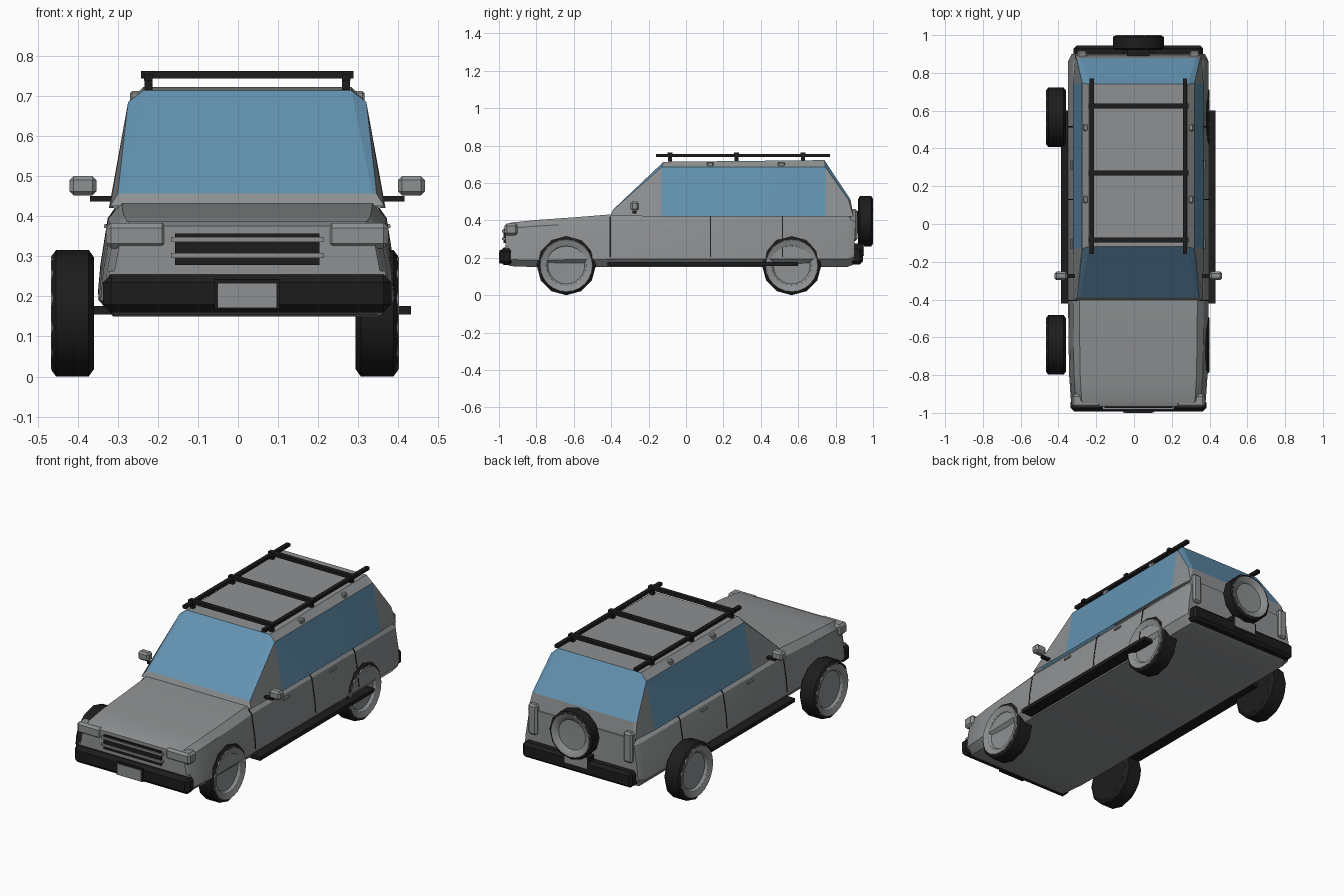
import bpy, bmesh, math
from mathutils import Matrix, Vector

cube = bpy.data.objects.get("Cube")
if cube:
    bpy.data.objects.remove(cube, do_unlink=True)

XC = 0.023  # centre line of the bodywork


def material(name, rgb):
    m = bpy.data.materials.new(name)
    m.use_nodes = True
    m.diffuse_color = (*rgb, 1)
    m.node_tree.nodes["Principled BSDF"].inputs["Base Color"].default_value = (*rgb, 1)
    return m


GREY = material("body grey", (0.27, 0.28, 0.285))
GLASS = material("window blue", (0.125, 0.29, 0.44))
BLACK = material("trim black", (0.012, 0.012, 0.012))


def finish(name, bm, mats, angle=35):
    bmesh.ops.recalc_face_normals(bm, faces=bm.faces)
    mesh = bpy.data.meshes.new(name)
    bm.to_mesh(mesh)
    bm.free()
    for m in mats:
        mesh.materials.append(m)
    ob = bpy.data.objects.new(name, mesh)
    bpy.context.collection.objects.link(ob)
    bpy.ops.object.select_all(action='DESELECT')
    bpy.context.view_layer.objects.active = ob
    ob.select_set(True)
    bpy.ops.object.shade_smooth_by_angle(angle=math.radians(angle))
    return ob


def box(name, mat, x, y, z, bevel=0.0):
    """Box given by its (low, high) range on each axis, x measured from the centre line."""
    bm = bmesh.new()
    bmesh.ops.create_cube(bm, size=1)
    lo, hi = Vector((x[0] + XC, y[0], z[0])), Vector((x[1] + XC, y[1], z[1]))
    for v in bm.verts:
        v.co = (lo + hi) / 2 + Vector(a * b for a, b in zip(v.co, hi - lo))
    if bevel:
        bmesh.ops.bevel(bm, geom=bm.edges[:], offset=bevel, segments=1, affect='EDGES')
    return finish(name, bm, [mat])


def pair(name, mat, x, y, z, bevel=0.0):
    box("left_" + name, mat, x, y, z, bevel)
    box("right_" + name, mat, (-x[1], -x[0]), y, z, bevel)


def lathe(name, mat, profile, sides, matrix):
    """Spin (radius, height) points about z, then place the result."""
    bm = bmesh.new()
    rings = []
    for r, h in profile:
        turns = [2 * math.pi * i / sides for i in range(sides)]
        rings.append([bm.verts.new((r * math.cos(t), r * math.sin(t), h)) for t in turns])
    for a, b in zip(rings, rings[1:]):
        for i in range(sides):
            j = (i + 1) % sides
            bm.faces.new((a[i], a[j], b[j], b[i]))
    bm.faces.new(rings[0])
    bm.faces.new(rings[-1])
    bm.transform(matrix)
    return finish(name, bm, [mat])


def wheel(name, centre, axis, radius, width):
    """Chunky tyre with a dished rim facing along axis."""
    turn = Vector((0, 0, 1)).rotation_difference(Vector(axis)).to_matrix().to_4x4()
    place = Matrix.Translation(centre) @ turn
    w, r = width / 2, radius
    lathe(name + "_tyre", BLACK, [(r * .88, -w), (r, -w * .75), (r, w * .75), (r * .9, w * .97),
                                  (r * .7, w * .5)], 12, place)
    lathe(name + "_rim", GREY, [(r * .5, w * .3), (r * .9, w * .9), (r * .88, w), (r * .68, w * .8),
                                (r * .62, w * .56), (r * .2, w * .52)], 24, place)


# Lower body: cross-sections joined from nose to tail
def section(bm, y, width, low, top):
    span = top - low
    half = [(.9, 0), (1, .15), (.98, .45), (.93, .87), (.84, 1)]
    pts = [(.372 * width * x, low + span * t) for x, t in half]
    pts += [(-x, z) for x, z in reversed(pts)]
    return [bm.verts.new((x + XC, y, z)) for x, z in pts]


bm = bmesh.new()
stations = [(-.965, .91, .165, .375), (-.935, .96, .155, .388), (-.8, .985, .15, .402),
            (-.6, .995, .15, .416), (-.4, 1, .15, .432), (.86, 1, .15, .432), (.9, .95, .165, .425)]
rings = [section(bm, *s) for s in stations]
for a, b in zip(rings, rings[1:]):
    for i in range(len(a)):
        j = (i + 1) % len(a)
        bm.faces.new((a[i], a[j], b[j], b[i]))
bm.faces.new(rings[0])
bm.faces.new(rings[-1])
finish("lower_body", bm, [GREY], 30)

# Cabin: named corners of one half, mirrored
corners = {
    "cowl": (.342, -.405, .425), "belt_front": (.345, -.13, .42),
    "belt_rear": (.345, .745, .42), "tail": (.335, .895, .42),
    "shield_out": (.323, -.39, .455), "shield_in": (.312, -.39, .457),
    "head_front": (.297, -.13, .685), "head_rear": (.297, .745, .685),
    "roof_front": (.26, -.12, .713), "roof_rear": (.26, .74, .722),
    "tail_out": (.325, .868, .51), "tail_in": (.305, .88, .51),
}
half_faces = [
    ("belt_front belt_rear head_rear head_front", 1),
    ("cowl belt_front head_front shield_out", 0),
    ("shield_out head_front roof_front shield_in", 1),
    ("head_front head_rear roof_rear roof_front", 0),
    ("head_rear tail_out tail_in roof_rear", 1),
    ("belt_rear tail tail_out head_rear", 0),
    ("tail tail_in tail_out", 0),
    ("cowl shield_out shield_in", 0),
]
bridges = [("shield_in roof_front", 1), ("roof_front roof_rear", 0), ("roof_rear tail_in", 1),
           ("tail_in tail", 0), ("cowl shield_in", 0)]
bm = bmesh.new()
sides = [{k: bm.verts.new((s * x + XC, y, z)) for k, (x, y, z) in corners.items()} for s in (1, -1)]
for names, mat in half_faces:
    for side in sides:
        bm.faces.new([side[n] for n in names.split()]).material_index = mat
for names, mat in bridges:
    a, b = names.split()
    bm.faces.new([sides[0][a], sides[0][b], sides[1][b], sides[1][a]]).material_index = mat
finish("cabin", bm, [GREY, GLASS], 15)

# Wheels
for end, y in (("front", -.64), ("rear", .565)):
    wheel(end + "_left_wheel", (.347, y, .158), (1, 0, 0), .158, .108)
    wheel(end + "_right_wheel", (-.413, y, .158), (-1, 0, 0), .158, .108)
wheel("spare_wheel", (XC, .96, .395), (0, 1, 0), .135, .08)
box("spare_mount", BLACK, (-.06, .06), (.88, .93), (.33, .45))

# Bumpers and plates
box("front_bumper", BLACK, (-.36, .36), (-.993, -.925), (.16, .255), .02)
box("rear_bumper", BLACK, (-.342, .342), (.875, .945), (.165, .25), .015)
box("front_plate_frame", BLACK, (-.082, .082), (-.997, -.98), (.168, .242))
box("front_plate", GREY, (-.073, .073), (-1, -.99), (.172, .232))
box("rear_plate_frame", BLACK, (-.08, .08), (.9, .947), (.2, .275))
box("rear_plate", GREY, (-.07, .07), (.94, .951), (.21, .27))

# Nose: grille, headlights, indicators
box("grille", BLACK, (-.18, .18), (-.975, -.94), (.278, .357))
for i, z in enumerate((.302, .342)):
    box(f"grille_bar_{i + 1}", GREY, (-.19, .19), (-.983, -.945), (z - .006, z + .006))
pair("headlight", GREY, (.2, .352), (-.97, -.9), (.32, .383), .012)
pair("indicator", GREY, (.28, .345), (-.965, -.92), (.245, .263))
pair("tail_light", GREY, (.27, .325), (.87, .916), (.29, .46), .01)

# Side trim: running boards, mirrors, door gaps and handles
pair("running_board", BLACK, (.34, .409), (-.42, .6), (.155, .176))
pair("mirror_arm", BLACK, (.325, .392), (-.285, -.265), (.437, .45))
pair("mirror", GREY, (.376, .443), (-.297, -.252), (.452, .5), .01)


def side_plate(name, mat, y, half_len, low, high, thick):
    """Thin plate lying on the tapering body side."""
    def skin(z):
        t = (z - .15) / .282
        pts = [(.15, 1), (.45, .98), (.87, .93), (1, .86)]
        for (t0, a), (t1, b) in zip(pts, pts[1:]):
            if t <= t1:
                return .372 * (a + (b - a) * (t - t0) / (t1 - t0))
        return .372 * .84
    levels = [low] + [z for z in (.277, .395) if low < z < high] + [high]
    for label, s in (("left_", 1), ("right_", -1)):
        bm = bmesh.new()
        loops = []
        for z in levels:
            x = skin(z)
            loops.append([bm.verts.new((XC + s * (x + o), y + d * half_len, z))
                          for o, d in ((-.003, -1), (thick, -1), (thick, 1), (-.003, 1))])
        for a, b in zip(loops, loops[1:]):
            for i in range(4):
                bm.faces.new((a[i], a[(i + 1) % 4], b[(i + 1) % 4], b[i]))
        bm.faces.new(loops[0])
        bm.faces.new(loops[-1])
        finish(label + name, bm, [mat])


for i, y in enumerate((-.405, .13, .515)):
    side_plate(f"door_gap_{i + 1}", BLACK, y, .003, .205, .42, .002)
for i, y in enumerate((-.105, .31)):
    side_plate(f"door_handle_{i + 1}", GREY, y, .025, .37, .38, .008)

# Roof: rack rails, crossbars with feet, edge knobs
pair("rack_rail", BLACK, (.236, .258), (-.16, .77), (.738, .755))
for i, y in enumerate((-.085, .27, .625)):
    box(f"rack_crossbar_{i + 1}", BLACK, (-.265, .265), (y - .013, y + .013), (.743, .762))
    pair(f"rack_foot_{i + 1}", BLACK, (.236, .256), (y - .01, y + .01), (.715, .745))
for i, y in enumerate((.13, .51)):
    pair(f"roof_knob_{i + 1}", GREY, (.266, .292), (y - .018, y + .018), (.685, .712), .005)
